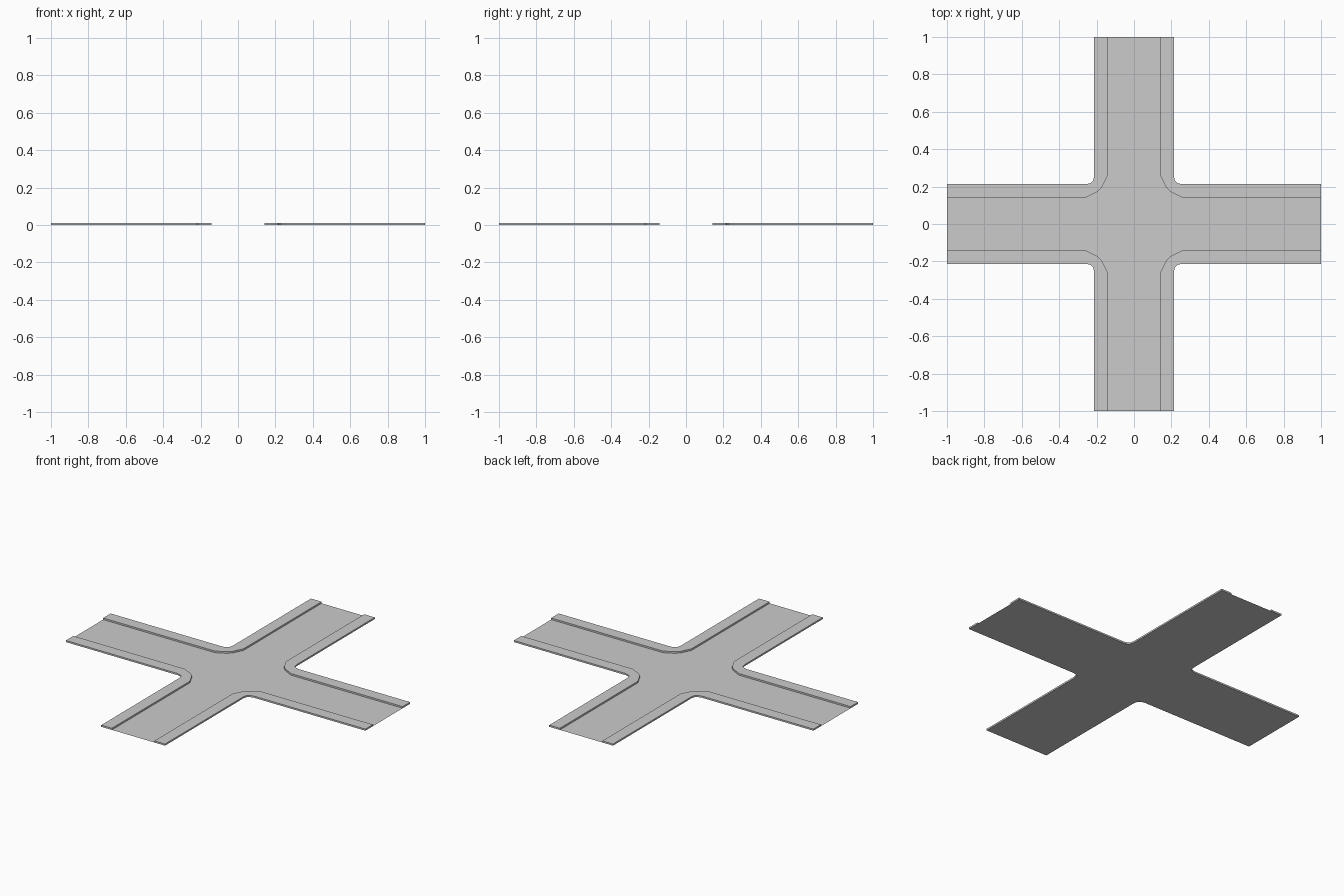
import bpy, bmesh

if "Cube" in bpy.data.objects:
    bpy.data.objects.remove(bpy.data.objects["Cube"])

CURB_H = 0.01      # pavement height above the road
END = 1.0          # arm length from the centre

# Quarter profiles, running from the +Y arm to the +X arm
half_outer = [(0.213, END), (0.213, 0.253), (0.219, 0.231)]
half_inner = [(0.142, END), (0.142, 0.255), (0.172, 0.195)]


def full(half):
    """Mirror a half profile across the diagonal."""
    return half + [(y, x) for x, y in reversed(half)]


def quarter(points, sx, sy):
    return [(x * sx, y * sy) for x, y in points]


def make_object(name, bm):
    mesh = bpy.data.meshes.new(name)
    bm.to_mesh(mesh)
    bm.free()
    obj = bpy.data.objects.new(name, mesh)
    bpy.context.collection.objects.link(obj)
    return obj


outer, inner = full(half_outer), full(half_inner)

# Flat road sheet: one cross-shaped face, facing up
outline = []
for sx, sy in ((1, 1), (1, -1), (-1, -1), (-1, 1)):
    pts = quarter(outer, sx, sy)
    outline += pts if sx * sy > 0 else pts[::-1]
bm = bmesh.new()
bm.faces.new([bm.verts.new((x, y, 0)) for x, y in reversed(outline)])
make_object("road", bm)


# Raised pavement wrapping one corner: top, kerb walls and end caps
def pavement(name, sx, sy):
    bm = bmesh.new()

    def row(points, z):
        return [bm.verts.new((x, y, z)) for x, y in quarter(points, sx, sy)]

    rows = [row(inner, 0), row(inner, CURB_H), row(outer, CURB_H), row(outer, 0)]
    flip = sx * sy < 0

    def face(*verts):
        bm.faces.new(verts[::-1] if flip else verts)

    for a, b in zip(rows, rows[1:]):
        for i in range(len(a) - 1):
            face(a[i], a[i + 1], b[i + 1], b[i])
    face(*[r[0] for r in rows])
    face(*[r[-1] for r in reversed(rows)])
    make_object(name, bm)


pavement("pavement_back_right", 1, 1)
pavement("pavement_front_right", 1, -1)
pavement("pavement_front_left", -1, -1)
pavement("pavement_back_left", -1, 1)
